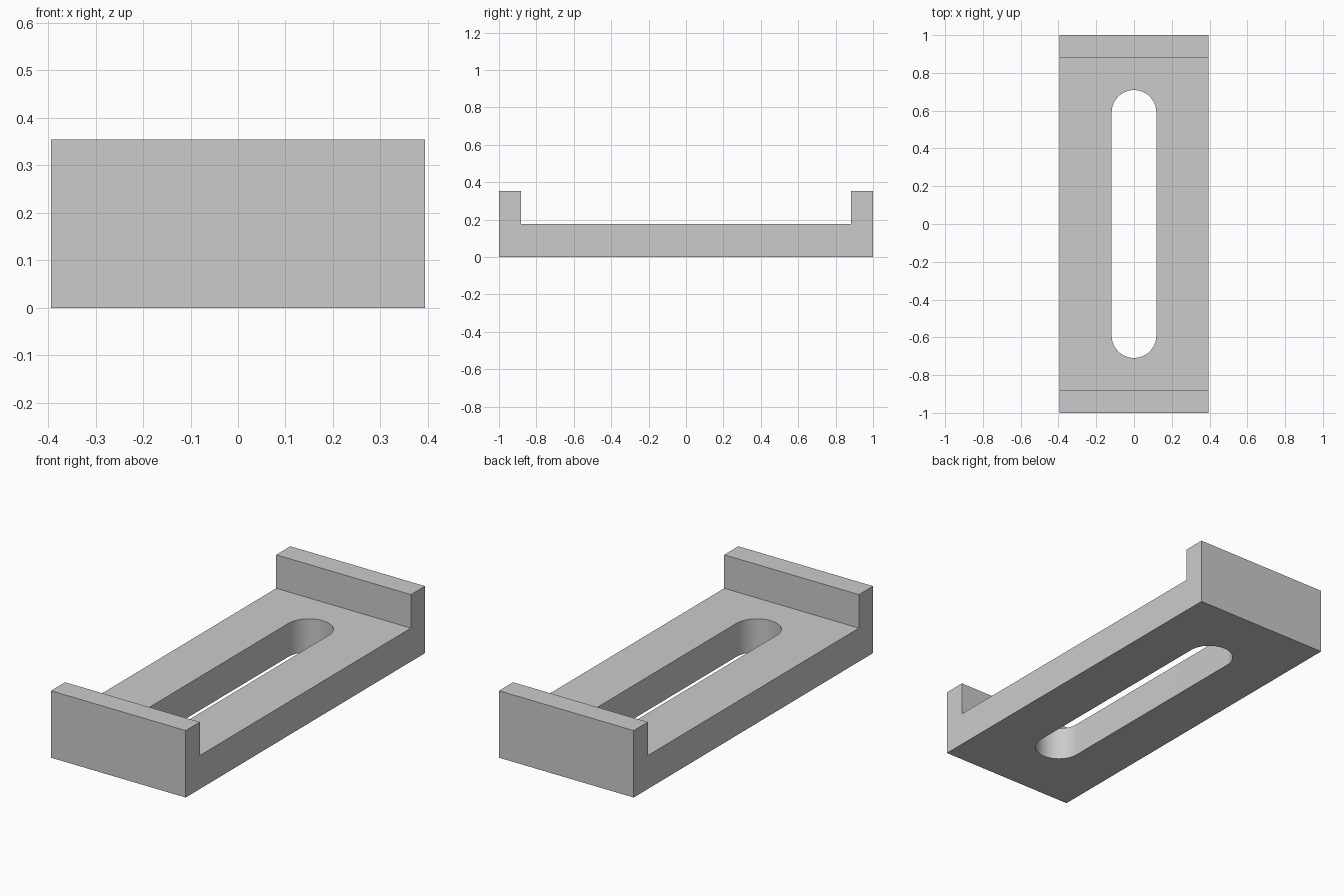
import bpy, bmesh, math

cube = bpy.data.objects.get("Cube")
if cube:
    bpy.data.objects.remove(cube, do_unlink=True)

HALF_W, HALF_L = 0.394, 1.0
FLOOR_Z, LIP_Z, LIP_Y = 0.177, 0.354, 0.882
SLOT_R, SLOT_C = 0.118, 0.591

grey = bpy.data.materials.new("plain grey")
grey.use_nodes = True
grey.diffuse_color = (0.6, 0.6, 0.6, 1)
grey.node_tree.nodes["Principled BSDF"].inputs["Base Color"].default_value = (0.6, 0.6, 0.6, 1)


def prism(name, outline, direction):
    """Extrude a closed outline into a solid."""
    bm = bmesh.new()
    face = bm.faces.new([bm.verts.new(p) for p in outline])
    ext = bmesh.ops.extrude_face_region(bm, geom=[face])
    verts = [g for g in ext["geom"] if isinstance(g, bmesh.types.BMVert)]
    bmesh.ops.translate(bm, verts=verts, vec=direction)
    bmesh.ops.recalc_face_normals(bm, faces=bm.faces)
    mesh = bpy.data.meshes.new(name)
    bm.to_mesh(mesh)
    bm.free()
    mesh.materials.append(grey)
    obj = bpy.data.objects.new(name, mesh)
    bpy.context.collection.objects.link(obj)
    return obj


# Channel body: base with a raised lip at each end
half = [(HALF_L, 0), (HALF_L, LIP_Z), (LIP_Y, LIP_Z), (LIP_Y, FLOOR_Z)]
profile = half + [(-y, z) for y, z in reversed(half)]
body = prism("slotted_bracket", [(-HALF_W, y, z) for y, z in profile], (2 * HALF_W, 0, 0))

# Round-ended slot cutter
STEPS = 32
outline = []
for end in (0, 1):
    for i in range(STEPS + 1):
        a = math.pi * (end + i / STEPS)
        y = SLOT_C * (1 - 2 * end) + SLOT_R * math.sin(a)
        outline.append((SLOT_R * math.cos(a), y, -0.1))
cutter = prism("slot_cutter", outline, (0, 0, 0.4))
cutter.hide_render = True

# Cut the slot through the base
cut = body.modifiers.new("slot", "BOOLEAN")
cut.operation = "DIFFERENCE"
cut.solver = "EXACT"
cut.object = cutter
bpy.context.view_layer.objects.active = body
body.select_set(True)
cutter.select_set(False)
bpy.ops.object.modifier_apply(modifier=cut.name)
bpy.data.objects.remove(cutter, do_unlink=True)

# Smooth slot ends, sharp corners
bpy.ops.object.shade_smooth_by_angle(angle=math.radians(30))
